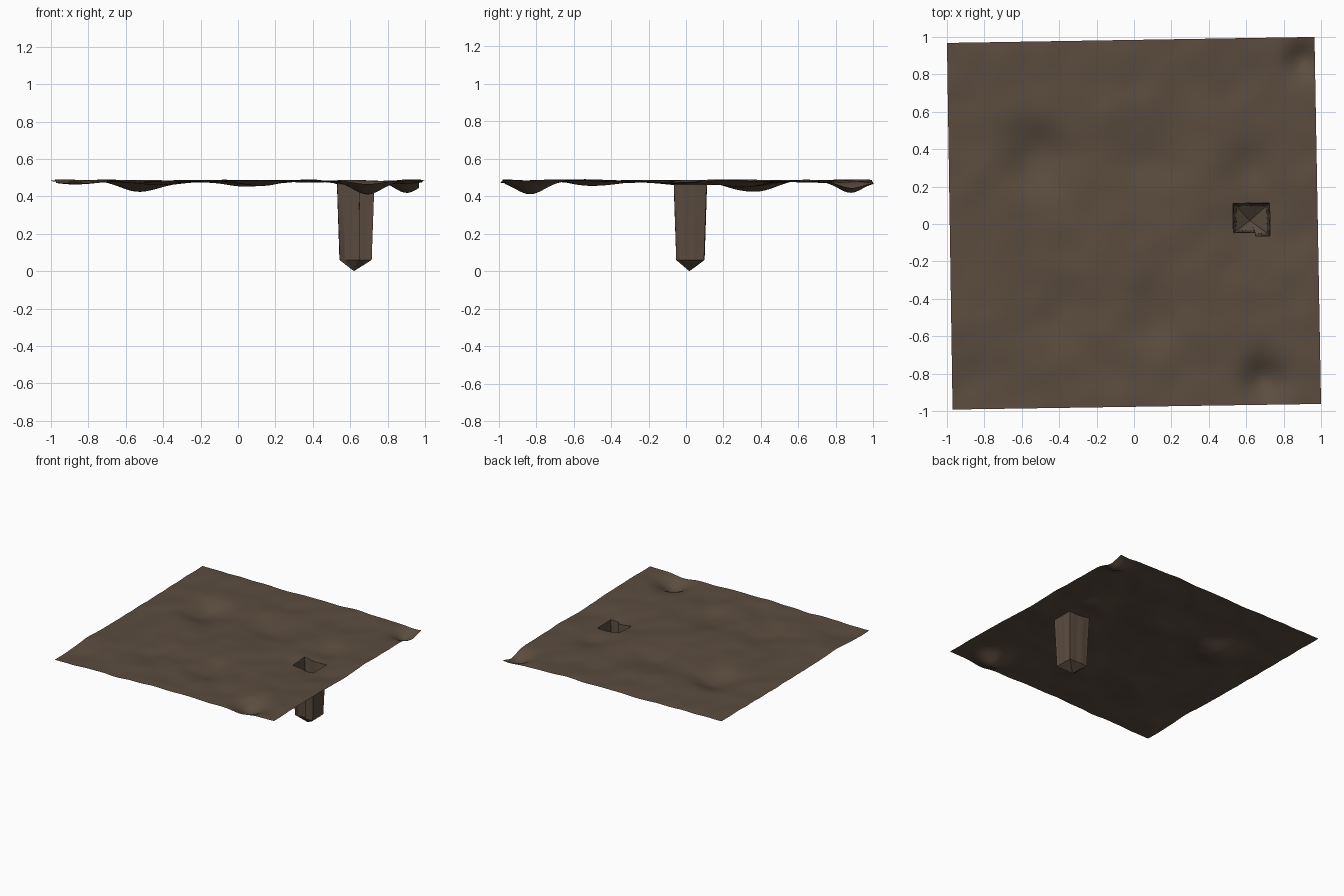
import bpy, bmesh, math, random
from mathutils import Vector, noise

if "Cube" in bpy.data.objects:
    bpy.data.objects.remove(bpy.data.objects["Cube"])

random.seed(4)
N = 100
PIT = (0.53, 0.73, -0.055, 0.11)      # x0, x1, y0, y1 of the shaft mouth
CX, CY = 0.63, 0.022

# Hollows in the ground: x, y, depth, radius
HOLLOWS = [(-0.52, 0.36, 0.055, 0.16), (0.70, -0.83, 0.075, 0.11),
           (0.90, 0.88, 0.06, 0.09), (-0.45, -0.50, 0.02, 0.16),
           (0.05, 0.36, 0.025, 0.16), (0.12, -0.48, 0.025, 0.14),
           (0.66, 0.02, 0.025, 0.17), (0.63, 0.30, 0.03, 0.13),
           (-0.85, -0.85, 0.015, 0.15), (0.55, 0.75, 0.015, 0.12)]


def ground_height(x, y):
    z = 0.482
    z += 0.010 * noise.noise(Vector((x * 2.6, y * 2.6, 1.7)))
    z += 0.008 * noise.noise(Vector((x * 6, y * 6, 5.1)))
    for hx, hy, d, r in HOLLOWS:
        z -= d * math.exp(-((x - hx) ** 2 + (y - hy) ** 2) / (r * r))
    return min(z, 0.5)


def corner_blend(u, v):
    # Slightly turned square outline
    a, b = Vector((-0.97, -0.992)), Vector((1.0, -0.962))
    c, d = Vector((0.965, 1.0)), Vector((-1.0, 0.968))
    return a.lerp(b, u).lerp(d.lerp(c, u), v)


# Ground sheet
bm = bmesh.new()
grid = []
for j in range(N + 1):
    row = []
    for i in range(N + 1):
        p = corner_blend(i / N, j / N)
        row.append(bm.verts.new((p.x, p.y, ground_height(p.x, p.y))))
    grid.append(row)
for j in range(N):
    for i in range(N):
        bm.faces.new((grid[j][i], grid[j][i + 1], grid[j + 1][i + 1], grid[j + 1][i]))

# Opening for the shaft
gone = []
for f in bm.faces:
    c = f.calc_center_median()
    if PIT[0] < c.x < PIT[1] and PIT[2] < c.y < PIT[3]:
        gone.append(f)
bmesh.ops.delete(bm, geom=gone, context='FACES')


def near_pit(e):
    return all(abs(v.co.x - CX) < 0.15 and abs(v.co.y - CY) < 0.15 for v in e.verts)


rim = [e for e in bm.edges if e.is_boundary and near_pit(e)]


def extrude_ring(edges, scale, z, jitter):
    out = bmesh.ops.extrude_edge_only(bm, edges=edges)['geom']
    for v in (g for g in out if isinstance(g, bmesh.types.BMVert)):
        s = scale + random.uniform(-jitter, jitter)
        v.co.x = CX + (v.co.x - CX) * s
        v.co.y = CY + (v.co.y - CY) * s
        v.co.z = z if z is not None else v.co.z - 0.03
    return [g for g in out if isinstance(g, bmesh.types.BMEdge) and g.is_boundary]


# Shaft walls with ragged ribs, then the pointed floor
ring = extrude_ring(rim, 0.97, None, 0.04)
ring = extrude_ring(ring, 0.87, 0.06, 0.015)
tip = bm.verts.new((0.62, 0.018, 0.0))
for e in ring:
    bm.faces.new((e.verts[0], e.verts[1], tip))
bmesh.ops.recalc_face_normals(bm, faces=bm.faces)
if grid[2][2].normal.z < 0:
    bmesh.ops.reverse_faces(bm, faces=bm.faces)

me = bpy.data.meshes.new("ground_with_shaft")
bm.to_mesh(me)
bm.free()
ob = bpy.data.objects.new("ground_with_shaft", me)
bpy.context.collection.objects.link(ob)

mat = bpy.data.materials.new("earth")
mat.diffuse_color = (0.105, 0.073, 0.05, 1)
mat.use_nodes = True
mat.node_tree.nodes["Principled BSDF"].inputs["Base Color"].default_value = mat.diffuse_color
me.materials.append(mat)

bpy.context.view_layer.objects.active = ob
ob.select_set(True)
bpy.ops.object.shade_smooth_by_angle(angle=math.radians(35))
